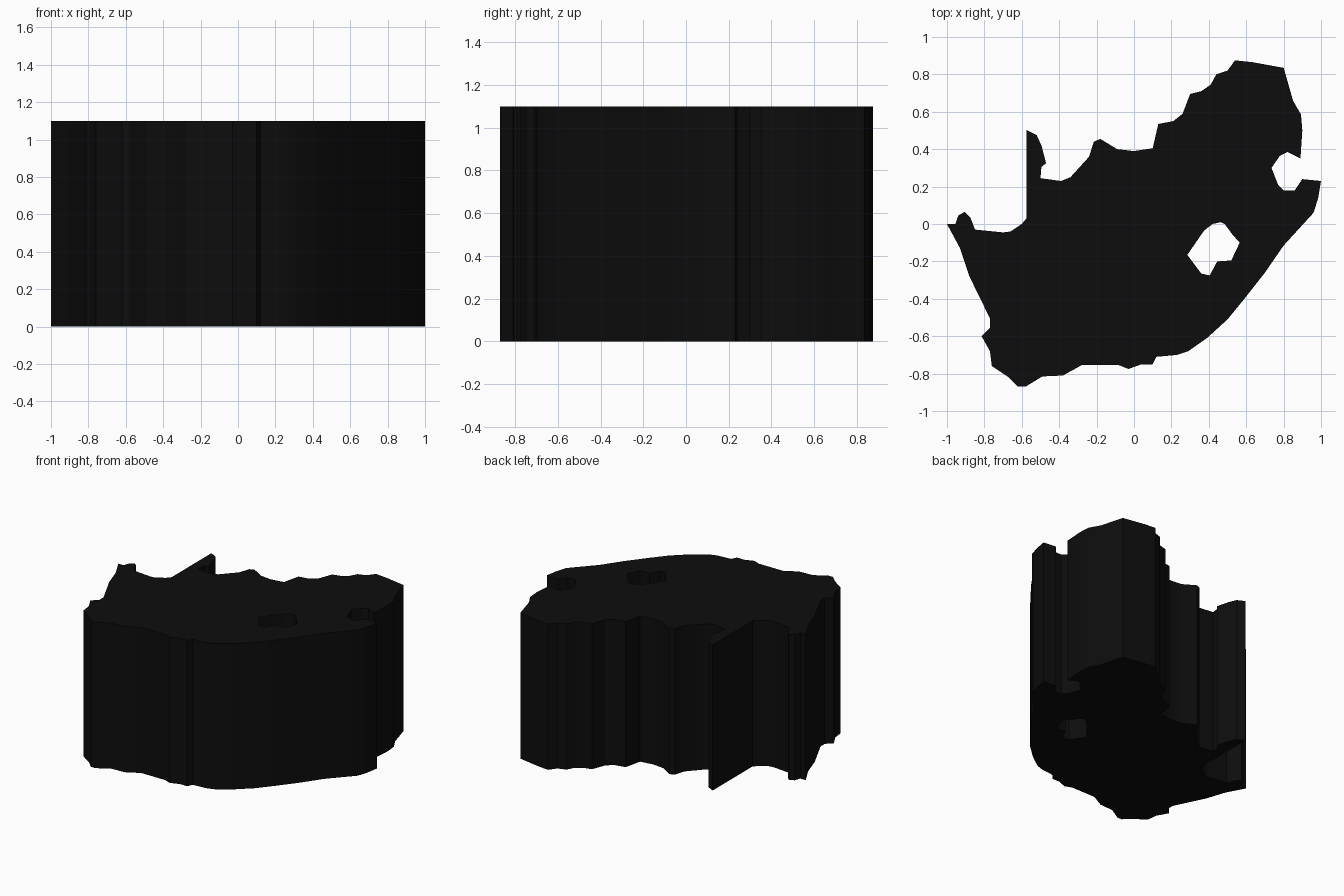
import bpy

if "Cube" in bpy.data.objects:
    bpy.data.objects.remove(bpy.data.objects["Cube"])

HEIGHT = 1.1

# Outer border, clockwise from the western tip (includes the eastern notch)
BORDER = [
    (-1, 0), (-.955, 0), (-.94, .045), (-.905, .065), (-.875, .035), (-.85, -.03), (-.70, -.045),
    (-.66, -.04), (-.60, 0), (-.575, .03), (-.575, .503), (-.52, .475), (-.495, .42), (-.47, .325),
    (-.495, .305), (-.50, .245), (-.39, .23), (-.34, .25), (-.24, .36), (-.215, .44), (-.18, .455),
    (-.09, .40), (0, .39), (.10, .405), (.13, .535), (.21, .55), (.26, .59), (.30, .695),
    (.36, .71), (.41, .745), (.44, .80), (.50, .82), (.54, .875), (.635, .865), (.80, .835),
    (.85, .66), (.893, .585), (.90, .50), (.89, .35), (.82, .385), (.78, .365), (.735, .30),
    (.77, .21), (.80, .18), (.86, .18), (.90, .24), (1, .23), (.985, .14), (.96, .06),
    (.80, -.115), (.70, -.26), (.59, -.40), (.50, -.51), (.39, -.61), (.29, -.68), (.23, -.70),
    (.12, -.71), (.10, -.75), (.04, -.75), (-.03, -.775), (-.08, -.755), (-.28, -.755),
    (-.38, -.81), (-.49, -.815), (-.58, -.87), (-.62, -.87), (-.67, -.82), (-.76, -.76),
    (-.77, -.68), (-.815, -.60), (-.77, -.555), (-.77, -.505), (-.88, -.28), (-.93, -.13),
]

# Enclave hole that runs right through the block
ENCLAVE = [
    (.42, 0), (.465, .01), (.485, 0), (.525, -.055), (.565, -.10), (.52, -.195),
    (.445, -.20), (.405, -.275), (.36, -.265), (.285, -.165), (.375, -.035),
]


def add_loop(curve, points):
    spline = curve.splines.new('POLY')
    spline.points.add(len(points) - 1)
    for p, (x, y) in zip(spline.points, points):
        p.co = (x, y, 0, 1)
    spline.use_cyclic_u = True


# Filled 2D outline, extruded to a tall slab
curve = bpy.data.curves.new("country_block", 'CURVE')
curve.dimensions = '2D'
curve.fill_mode = 'BOTH'
curve.extrude = HEIGHT / 2
add_loop(curve, BORDER)
add_loop(curve, ENCLAVE)

block = bpy.data.objects.new("country_block", curve)
bpy.context.collection.objects.link(block)
block.location.z = HEIGHT / 2
bpy.context.view_layer.objects.active = block
block.select_set(True)
bpy.ops.object.convert(target='MESH')
block = bpy.context.object

# Join caps and walls into one closed solid
bpy.ops.object.mode_set(mode='EDIT')
bpy.ops.mesh.select_all(action='SELECT')
bpy.ops.mesh.remove_doubles(threshold=0.0005)
bpy.ops.mesh.normals_make_consistent(inside=False)
bpy.ops.object.mode_set(mode='OBJECT')
bpy.ops.object.shade_smooth_by_angle(angle=0.5)

# Near-black finish
black = bpy.data.materials.new("black")
black.diffuse_color = (0.004, 0.004, 0.004, 1)
black.use_nodes = True
black.node_tree.nodes["Principled BSDF"].inputs["Base Color"].default_value = black.diffuse_color
block.data.materials.clear()
block.data.materials.append(black)
